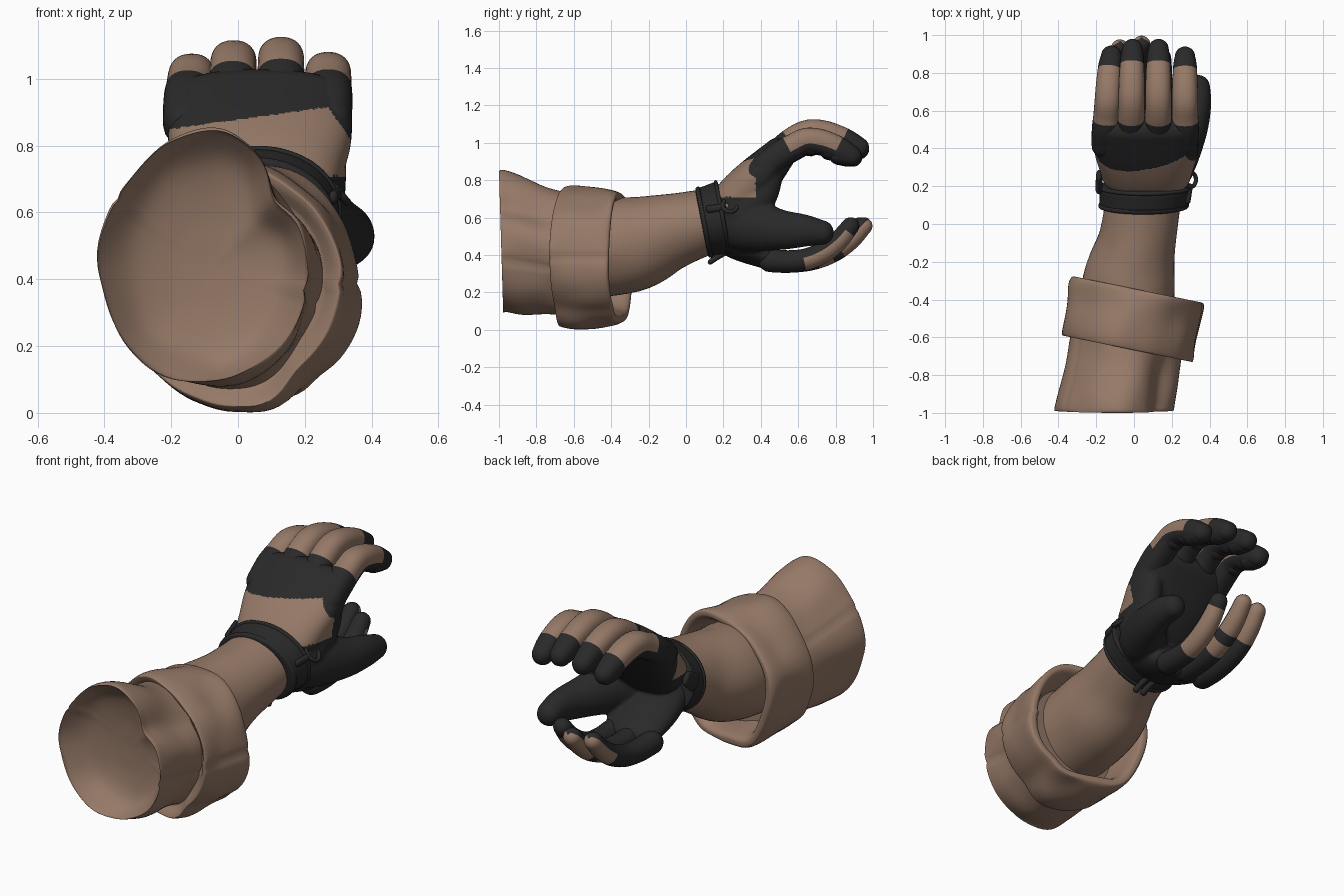
import bpy, bmesh, math
from mathutils import Vector, noise

old = bpy.data.objects.get("Cube")
if old:
    bpy.data.objects.remove(old, do_unlink=True)


def material(name, rgb):
    m = bpy.data.materials.new(name)
    m.use_nodes = True
    m.diffuse_color = (*rgb, 1)
    b = m.node_tree.nodes["Principled BSDF"]
    b.inputs["Base Color"].default_value = (*rgb, 1)
    b.inputs["Roughness"].default_value = 0.8
    return m


TAN = material("tan cloth", (0.30, 0.19, 0.135))
BLACK = material("charcoal leather", (0.022, 0.022, 0.023))


def spline(pts, steps):
    """Catmull-Rom through points of any dimension."""
    p = [Vector(q) for q in pts]
    p = [2 * p[0] - p[1]] + p + [2 * p[-1] - p[-2]]
    out = []
    for a, b, c, d in zip(p, p[1:], p[2:], p[3:]):
        for k in range(steps):
            t = k / steps
            out.append((2 * b + (c - a) * t + (2 * a - 5 * b + 4 * c - d) * t * t
                        + (3 * b - a - 3 * c + d) * t ** 3) / 2)
    return out + [p[-2]]


def tube(name, pts, mats, axis=None, steps=6, sides=32, power=2, caps=True,
         paint=None, shape=None, rough=0):
    """Loft ellipses (x, y, z, half width, half height) along a path."""
    path = spline(pts, steps)
    mid = [Vector(q[:3]) for q in path]
    last = len(path) - 1
    rings = []
    for i, q in enumerate(path):
        t = axis or (mid[min(i + 1, last)] - mid[max(i - 1, 0)]).normalized()
        rings.append((mid[i], t, q[3], q[4], i / last))
    if caps:
        def dome(ring, sign):
            c, t, w, h, u = ring
            arc = [math.radians(d) for d in (20, 40, 60, 78)]
            return [(c + t * sign * min(w, h) * math.sin(a), t,
                     w * math.cos(a), h * math.cos(a), u) for a in arc]
        rings = dome(rings[0], -1)[::-1] + rings + dome(rings[-1], 1)
    bm = bmesh.new()
    loops = []
    for c, t, w, h, u in rings:
        side = (Vector((1, 0, 0)) - t * t.x).normalized()
        up = side.cross(t)
        loop = []
        for j in range(sides):
            a = math.tau * j / sides
            ca, sa = math.cos(a), math.sin(a)
            e = 2 / power
            k = shape(a, u) if shape else 1
            v = (side * w * math.copysign(abs(ca) ** e, ca)
                 + up * h * math.copysign(abs(sa) ** e, sa)) * k
            if rough:
                v *= 1 + rough * noise.noise((c + v) * 5)
            loop.append(bm.verts.new(c + v))
        loops.append(loop)
    for ring, a, b in zip(rings, loops, loops[1:]):
        for j in range(sides):
            n = (j + 1) % sides
            f = bm.faces.new((a[j], a[n], b[n], b[j]))
            if paint:
                f.material_index = int(paint(ring[4], math.tau * (j + .5) / sides))
    bm.faces.new(loops[0])
    bm.faces.new(loops[-1])
    bmesh.ops.recalc_face_normals(bm, faces=bm.faces)
    me = bpy.data.meshes.new(name)
    bm.to_mesh(me)
    bm.free()
    for m in mats:
        me.materials.append(m)
    ob = bpy.data.objects.new(name, me)
    bpy.context.collection.objects.link(ob)
    smooth(ob)
    return ob


def smooth(ob):
    bpy.ops.object.select_all(action="DESELECT")
    ob.select_set(True)
    bpy.context.view_layer.objects.active = ob
    bpy.ops.object.shade_smooth_by_angle(angle=math.radians(50))


def bump(a, centre, width):
    d = (a - math.radians(centre) + math.pi) % math.tau - math.pi
    return math.exp(-(d / math.radians(width)) ** 2)


# Sleeve: shallow dish, rim, then outer cloth with a pinched fold and seams
def sleeve_shape(a, u):
    fade = min(1, max(0, 3 - 3.2 * u))
    return (1 - .2 * bump(a, 36, 17) * fade - .05 * bump(a, 138, 22)
            + .05 * bump(a, 78, 16) * fade - .03 * bump(a, -14, 2.5)
            - .02 * bump(a, 150, 2.5) + .012 * math.sin(5 * a + 9 * u))


tube("sleeve", [(-.08, -.84, .44, .03, .03), (-.085, -.85, .44, .13, .16),
                (-.09, -.885, .45, .235, .28), (-.1, -.965, .46, .303, .36),
                (-.1, -.988, .46, .315, .372), (-.095, -.95, .46, .316, .373),
                (-.07, -.78, .425, .303, .348), (-.04, -.6, .40, .30, .325),
                (-.02, -.5, .40, .29, .32)],
     [TAN], axis=Vector((0, 1, .03)).normalized(), sides=96, caps=False,
     shape=sleeve_shape, rough=.06)

# Turned-up cuff, leaning towards the thumb side
lean = Vector((.2, .98, 0)).normalized()
cuff_mid = Vector((-.005, -.505, .387))
cuff_rows = [(-.12, .29, .30), (-.155, .33, .355), (-.14, .35, .372), (0, .352, .374),
             (.13, .355, .365), (.16, .335, .345), (.13, .30, .31), (-.05, .26, .27)]
tube("cuff", [(*(cuff_mid + lean * s), w, h) for s, w, h in cuff_rows], [TAN],
     axis=lean, sides=96, caps=False, rough=.07,
     shape=lambda a, u: 1 - .025 * bump(a, 0, 2.5) + .04 * bump(a, -72, 13)
     - .03 * bump(a, -50, 9) - .03 * bump(a, -105, 12) + .01 * math.sin(4 * a + 5 * u))

# Forearm
tube("forearm", [(-.04, -.62, .42, .25, .26), (-.025, -.3, .458, .24, .257),
                 (.02, -.08, .525, .203, .205), (.05, .14, .585, .2, .17)],
     [TAN], caps=False, sides=48, rough=.03)

# Glove body: palm, lower palm and thumb fused into one skin
body = [
    tube("glove_body", [(.06, .2, .61, .16, .08), (.063, .24, .655, .225, .122),
                        (.065, .3, .722, .248, .13),
                        (.065, .39, .82, .275, .118), (.065, .50, .94, .275, .09)],
         [BLACK, TAN], power=2.5, sides=48),
    tube("lower_palm", [(.05, .21, .53, .2, .12), (.04, .31, .46, .19, .1),
                        (.03, .44, .385, .16, .065)], [BLACK]),
    tube("thumb", [(.15, .25, .57, .13, .14), (.22, .35, .56, .12, .145),
                   (.30, .5, .535, .09, .11), (.335, .63, .53, .074, .088),
                   (.338, .725, .52, .066, .067)], [BLACK]),
    tube("thumb_web", [(.22, .3, .62, .1, .12), (.25, .4, .72, .075, .09),
                       (.26, .45, .82, .06, .07)], [BLACK]),
]
bpy.ops.object.select_all(action="DESELECT")
for ob in body:
    ob.select_set(True)
glove = body[0]
bpy.context.view_layer.objects.active = glove
bpy.ops.object.join()
fuse = glove.modifiers.new("fuse", "REMESH")
fuse.mode = "VOXEL"
fuse.voxel_size = .009
soft = glove.modifiers.new("soften", "SMOOTH")
soft.factor, soft.iterations = .5, 10
bpy.ops.object.modifier_apply(modifier="fuse")
bpy.ops.object.modifier_apply(modifier="soften")
for f in glove.data.polygons:
    x, y, z = f.center
    edge = .885 + .14 * (x - .05) - 1.6 * max(0, x - .27)
    f.material_index = int(.71 < z < edge and y < .37)
smooth(glove)

# Upper fingers: tan backs between black knuckles and black tips
def finger_paint(u, a):
    return .22 < u < .76 and math.sin(a) > -.12


for name, x, tip, dy, dz in (("little", -.155, -.12, -.035, -.05),
                             ("ring", -.018, -.008, 0, -.01),
                             ("middle", .128, .13, 0, 0),
                             ("index", .27, .27, -.04, -.045)):
    rows = [(.42, .87, .07), (.51, .96, .073), (.585, 1.023, .07), (.66, 1.055, .069),
            (.74, 1.05, .068), (.82, 1.025, .065), (.875, 1.0, .062), (.925, .975, .054)]
    pts = [(x + (tip - x) * i / 7, y + dy * i / 7, z + dz * min(1, i / 2), r, r)
           for i, (y, z, r) in enumerate(rows)]
    tube(name + "_finger", pts, [BLACK, TAN], paint=finger_paint, power=2.3)
    # finger pads along the inside of each joint
    for part, k in (("inner", 3), ("middle", 5), ("outer", 6)):
        px, py, pz, r, _ = pts[k]
        tube(f"{name}_{part}_pad", [(px, py - .03, pz - .018, .054, .05),
                                    (px, py + .02, pz - .028, .054, .05)], [BLACK], sides=20)

# Lower digits curling up beneath the palm, tan patches on their outer side
for name, x, tip, reach, patches in (
        ("outer", -.1, -.075, .96, ((.64, 1.1),)),
        ("centre", .02, .04, 1, ((.42, .54), (.64, 1.1))),
        ("inner", .14, .15, .86, ((.36, .92),))):
    rows = [(.45, .37, .062), (.56, .365, .06), (.68, .378, .058), (.79, .42, .057),
            (.88, .482, .053), (.95, .555, .047)]
    pts = [(x + (tip - x) * i / 5, .45 + (y - .45) * reach, z, r, r)
           for i, (y, z, r) in enumerate(rows)]
    tube(name + "_lower_digit", pts, [BLACK, TAN],
         paint=lambda u, a: math.sin(a) < .1 and any(lo < u < hi for lo, hi in patches))

# Wrist strap with raised edges
tilt = Vector((0, .98, .19)).normalized()
for name, rows in (
        ("wrist_strap", [(.05, .19, .15), (.05, .228, .18), (.11, .238, .19),
                         (.16, .24, .192), (.16, .19, .15)]),
        ("strap_front_edge", [(.045, .21, .17), (.05, .236, .189), (.068, .238, .192),
                              (.073, .21, .17)]),
        ("strap_rear_edge", [(.145, .22, .17), (.15, .248, .2), (.165, .248, .2),
                             (.17, .22, .17)])):
    tube(name, [(.045 + .1 * s, s + .038, .56 + .25 * s, w, h) for s, w, h in rows],
         [BLACK], axis=tilt, caps=False, steps=3, sides=64)

# Buckle loop on the thumb side, small keeper on the other side, pull tabs below
loop = [(.298 - .03 * math.sin(a), .235 + .04 * math.cos(a), .665 + .034 * math.sin(a),
         .011, .011) for a in [math.tau * i / 12 for i in range(13)]]
tube("buckle_loop", loop, [BLACK], steps=2, sides=10)
tube("buckle_patch", [(.275, .225, .665, .016, .018), (.275, .245, .665, .016, .018)],
     [TAN], sides=12)
tube("buckle_tongue", [(.285, .12, .645, .014, .02), (.298, .2, .655, .014, .02)],
     [BLACK], sides=12)
tube("strap_keeper", [(-.185, .19, .63, .02, .05), (-.185, .26, .68, .016, .04)],
     [BLACK], sides=16)
for i, x in enumerate((.03, .08)):
    tube(f"pull_tab_{i + 1}", [(x, .2, .41, .018, .018), (x + .01, .16, .385, .016, .016),
                               (x + .015, .13, .362, .02, .014)], [BLACK], sides=12)
